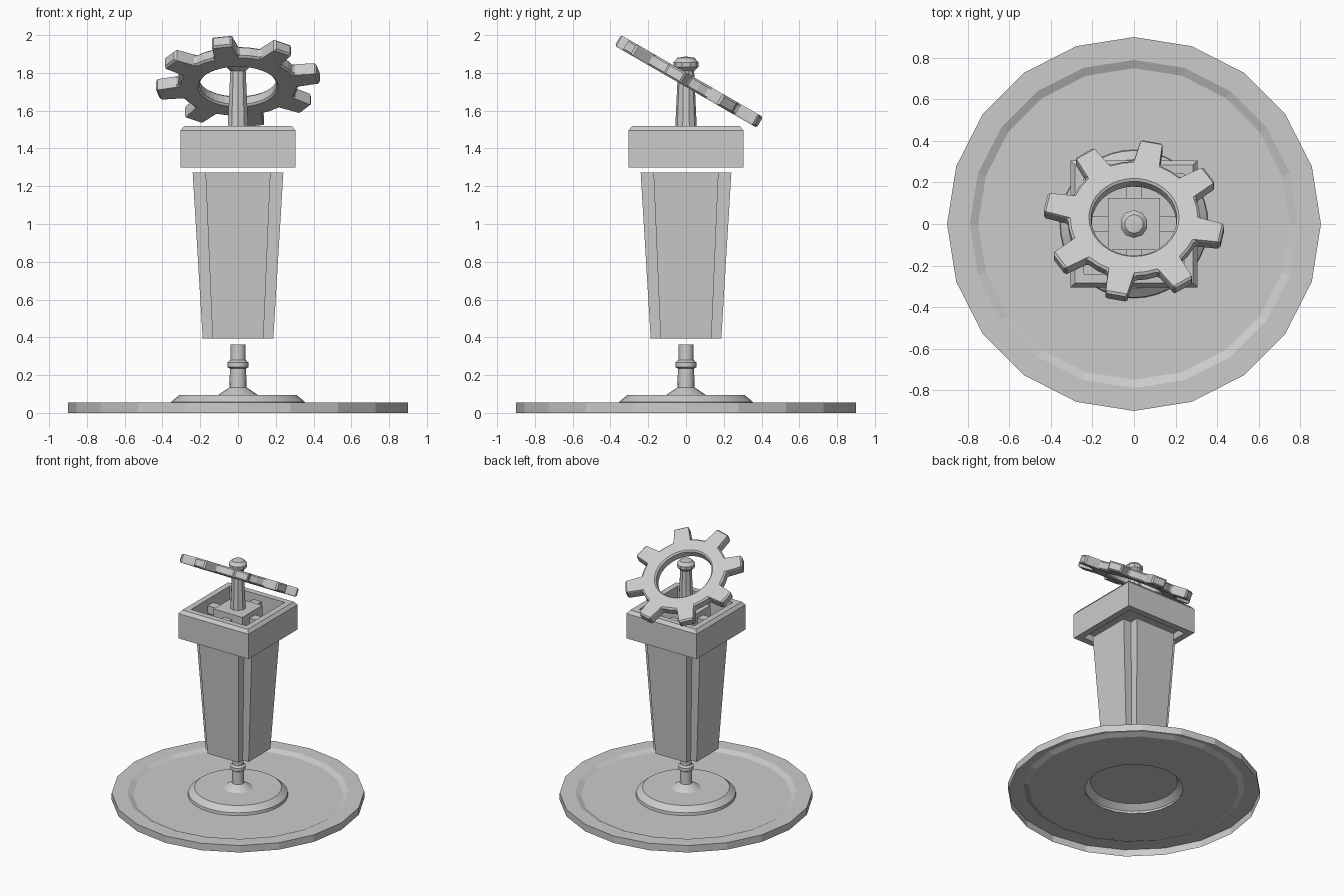
import bpy, bmesh, math
from mathutils import Matrix

if "Cube" in bpy.data.objects:
    bpy.data.objects.remove(bpy.data.objects["Cube"])


def finish(bm, name, smooth=False):
    bmesh.ops.remove_doubles(bm, verts=bm.verts, dist=1e-5)
    me = bpy.data.meshes.new(name)
    bm.to_mesh(me)
    bm.free()
    ob = bpy.data.objects.new(name, me)
    bpy.context.collection.objects.link(ob)
    if smooth:
        bpy.ops.object.select_all(action='DESELECT')
        ob.select_set(True)
        bpy.context.view_layer.objects.active = ob
        bpy.ops.object.shade_smooth_by_angle(angle=math.radians(35))
    return ob


def bridge(bm, a, b):
    n = len(a)
    return [bm.faces.new((a[j], a[(j + 1) % n], b[(j + 1) % n], b[j])) for j in range(n)]


def lathe(profile, sides, start=0.0, closed=False):
    """Revolve (radius, z) points; returns the bmesh and its face rings."""
    bm = bmesh.new()
    ang = [start + 2 * math.pi * j / sides for j in range(sides)]
    loops = [[bm.verts.new((r * math.cos(t), r * math.sin(t), z)) for t in ang] for r, z in profile]
    pairs = list(zip(loops, loops[1:]))
    if closed:
        pairs.append((loops[-1], loops[0]))
    return bm, [bridge(bm, a, b) for a, b in pairs]


def box(name, size, loc):
    bm = bmesh.new()
    bmesh.ops.create_cube(bm, size=1, matrix=Matrix.Translation(loc) @ Matrix.Diagonal((*size, 1)))
    return finish(bm, name)


# base: open-bottomed disc with a sunken floor
bm, _ = lathe([(0.9, 0), (0.9, 0.055), (0.79, 0.055), (0.75, 0.037), (0.35, 0.037)], 20)
finish(bm, "base_disc")

# raised centre plate
bm, _ = lathe([(0.357, 0.037), (0.354, 0.058), (0.31, 0.095), (0.0001, 0.095)], 40)
finish(bm, "base_plate", True)

# lower stem with flared foot and collar
bm, _ = lathe([(0.105, 0.095), (0.045, 0.135), (0.043, 0.235), (0.055, 0.242), (0.055, 0.268),
               (0.04, 0.28), (0.04, 0.363), (0, 0.363)], 16)
finish(bm, "lower_stem", True)

# tapered pillar: cross-shaped section with a framed panel on each side
bm = bmesh.new()
rings = []
for a, b, z in ((0.187, 0.135, 0.395), (0.24, 0.172, 1.272)):
    pts = []
    for k in range(4):
        c, s = round(math.cos(k * math.pi / 2)), round(math.sin(k * math.pi / 2))
        pts += [(x * c - y * s, x * s + y * c) for x, y in ((-b, -a), (b, -a), (b, -b))]
    rings.append([bm.verts.new((x, y, z)) for x, y in pts])
sides = bridge(bm, *rings)
bm.faces.new(rings[0][::-1])
bm.faces.new(rings[1])
bmesh.ops.inset_individual(bm, faces=sides[::3], thickness=0.031, depth=-0.025)
finish(bm, "pillar")

# square head frame with recessed side panels
q = math.sqrt(2)
prof = [(0.255, 1.30), (0.305, 1.30), (0.305, 1.495), (0.285, 1.52), (0.24, 1.52), (0.24, 1.34)]
bm, faces = lathe([(r * q, z) for r, z in prof], 4, math.pi / 4, True)
bmesh.ops.inset_individual(bm, faces=faces[1], thickness=0.022, depth=-0.022)
finish(bm, "head_frame")
box("head_floor", (0.49, 0.49, 0.02), (0, 0, 1.35))

# centre block and its four struts
box("centre_block", (0.25, 0.25, 0.15), (0, 0, 1.435))
for i in range(2):
    for sgn in (-1, 1):
        size, loc = [0.07, 0.07, 0.06], [0, 0, 1.44]
        size[i], loc[i] = 0.125, sgn * 0.183
        box("block_strut", size, loc)

# upper post with knob
bm, _ = lathe([(0.057, 1.51), (0.043, 1.81), (0.065, 1.83), (0.067, 1.855), (0.045, 1.88), (0, 1.887)],
              10, math.pi / 10)
finish(bm, "upper_post", True)

# tilted eight-tooth gear ring
outline = []
for k in range(8):
    t = math.radians(45 * k - 11.5)
    for r, w in ((0.312, -0.064), (0.434, -0.054), (0.434, 0.054), (0.312, 0.064)):
        outline.append((math.hypot(r, w), t + math.atan2(w, r)))
    outline.append((0.318, t + math.pi / 8))
bm = bmesh.new()


def gear_loop(z, inner=None):
    out = []
    for i, (r, t) in enumerate(outline):
        if inner:
            r, t = inner, math.radians(9 * i - 25)
        out.append(bm.verts.new((r * math.cos(t), r * math.sin(t), z)))
    return out


h = 0.033
ob_, ot, it, ib = gear_loop(-h), gear_loop(h), gear_loop(h, 0.207), gear_loop(-h, 0.203)
for a, b in ((ob_, ot), (ot, it), (it, ib), (ib, ob_)):
    bridge(bm, a, b)
gear = finish(bm, "gear_ring")
gear.location = (0, 0.015, 1.755)
gear.rotation_euler.x = math.radians(-30)
bev = gear.modifiers.new("bevel", 'BEVEL')
bev.width = 0.01
bev.segments = 1
bev.limit_method = 'ANGLE'
bev.angle_limit = math.radians(40)
